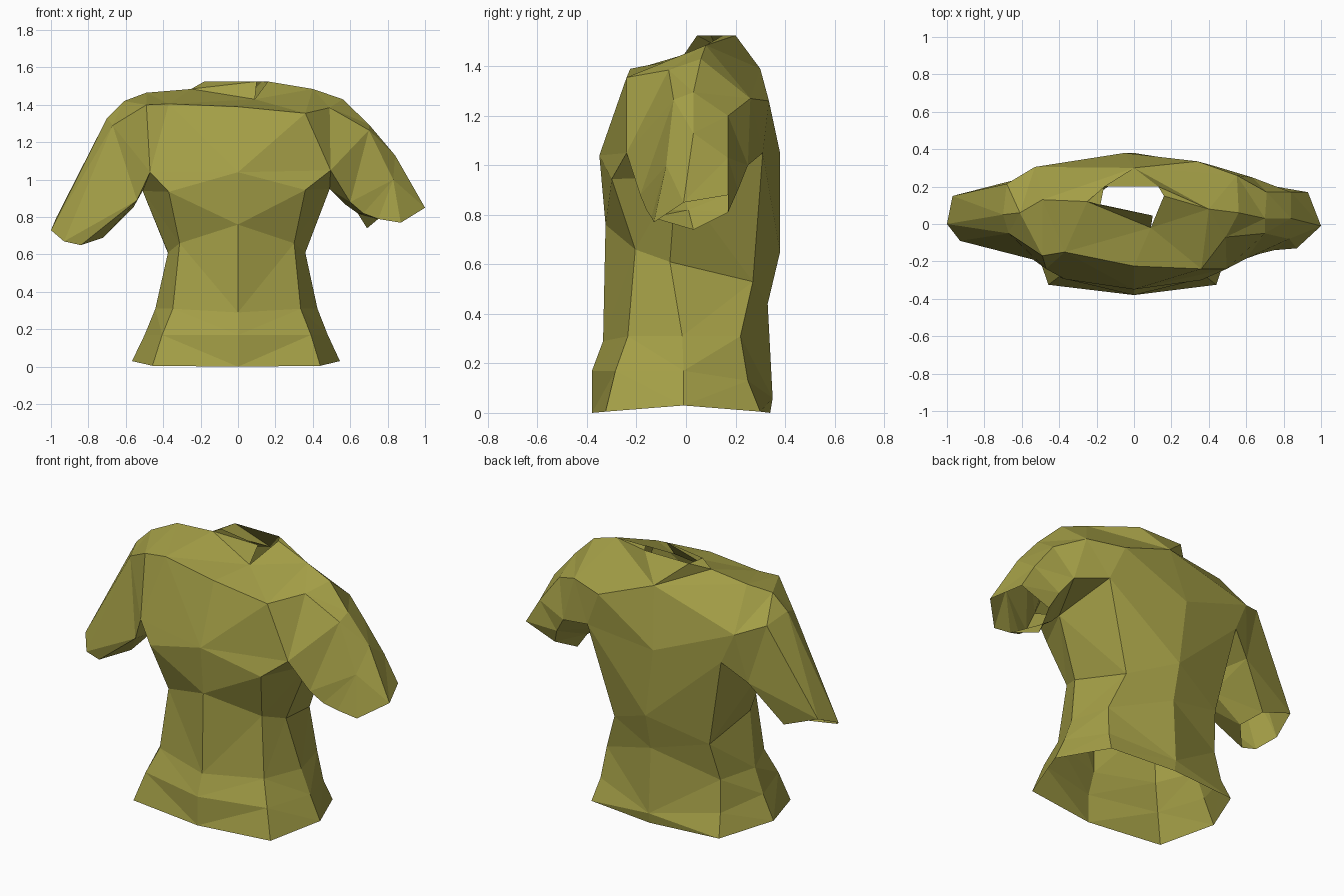
import bpy, bmesh

if "Cube" in bpy.data.objects:
    bpy.data.objects.remove(bpy.data.objects["Cube"], do_unlink=True)

cloth = bpy.data.materials.new("olive cloth")
cloth.use_nodes = True
olive = (0.37, 0.345, 0.062, 1)
cloth.diffuse_color = olive
cloth.node_tree.nodes["Principled BSDF"].inputs["Base Color"].default_value = olive

bm = bmesh.new()


def points(*coords):
    return [bm.verts.new(c) for c in coords]


def face(*verts):
    return bm.faces.new(verts)


def bridge(a, b):
    """Join two closed rings of equal length with quads."""
    for i in range(len(a)):
        j = (i + 1) % len(a)
        face(a[i], a[j], b[j], b[i])


def body_ring(front, corner, side, rear, back):
    """Closed ring: front middle, left half, back middle, right half."""
    right = [(-x * 1.04, y, z) for x, y, z in (rear, side, corner)]
    return points(front, corner, side, rear, back, *right)


# Torso from hem to waist, the waist pinched at the left of the back
hem = body_ring((0, -.38, 0), (.44, -.325, .005), (.545, -.01, .03), (.41, .3, .005), (0, .34, 0))
hip = body_ring((0, -.38, .17), (.39, -.285, .17), (.48, -.01, .17), (.385, .25, .13), (0, .35, .06))
belly = body_ring((0, -.335, .29), (.335, -.235, .31), (.425, -.015, .31), (.365, .22, .31), (0, .33, .44))
waist = body_ring((0, -.325, .76), (.3, -.205, .66), (.36, -.065, .61), (.33, .27, .53), (0, .38, .65))
waist[3].co.x = .28

# Armholes: armpit, chest, front shoulder, shoulder top, back shoulder, shoulder blade
left = points((.49, -.04, .95), (.495, -.24, 1.05), (.49, -.07, 1.385),
              (.56, .06, 1.43), (.55, .26, 1.27), (.43, .31, 1.05))
right = points((-.51, -.04, .94), (-.47, -.24, 1.04), (-.49, -.17, 1.4),
               (-.61, .06, 1.42), (-.53, .305, 1.24), (-.45, .315, 1.06))

# Chest and upper back
chest, under_l, under_r, spine = points(
    (0, -.35, 1.04), (.36, -.3, .945), (-.37, -.295, .935), (-.05, .38, 1.05))
bust = [chest, under_l, left[0], left[5], spine, right[5], right[0], under_r]
for low, high in ((hem, hip), (hip, belly), (belly, waist), (waist, bust)):
    bridge(low, high)
for hole, under in ((left, under_l), (right, under_r)):
    face(under, hole[1], hole[0])
    face(chest, hole[1], under)

collarbone, left_bone, right_bone, nape, blade = points(
    (0, -.225, 1.39), (.36, -.24, 1.355), (-.37, -.15, 1.405), (0, .3, 1.39), (.34, .335, 1.26))
face(chest, left[1], left_bone)
face(left[1], left[2], left_bone)
face(chest, left_bone, collarbone)
face(chest, collarbone, right_bone)
face(chest, right_bone, right[1])
face(right[1], right_bone, right[2])
face(spine, blade, left[5])
face(left[5], blade, left[4])
face(spine, nape, blade)
face(blade, nape, left[4])
face(spine, right[5], right[4])
face(spine, right[4], nape)

# Neckline and shoulder tops
notch, neck_l, back_l, back_r, base_r = points(
    (.09, -.02, 1.43), (.16, .15, 1.525), (.13, .2, 1.525),
    (-.16, .2, 1.525), (-.25, .12, 1.485))
ridge_l, ridge_r = points((.4, .08, 1.485), (-.49, .13, 1.465))
face(collarbone, left_bone, notch)
face(left_bone, ridge_l, notch)
face(left_bone, left[2], ridge_l)
face(left[2], left[3], ridge_l)
face(notch, ridge_l, neck_l)
face(neck_l, ridge_l, back_l)
face(ridge_l, left[3], left[4])
face(ridge_l, left[4], nape)
face(ridge_l, nape, back_l)
face(back_l, nape, back_r)
face(back_r, nape, base_r)
face(base_r, nape, ridge_r)
face(nape, right[4], ridge_r)
face(ridge_r, right[4], right[3])
face(ridge_r, right[3], right[2])
face(ridge_r, right[2], right_bone)
face(ridge_r, right_bone, base_r)
face(right_bone, collarbone, notch)
face(right_bone, notch, base_r)

# Folded collar
fold, rim_r = points((.1, .045, 1.525), (-.18, .1, 1.525))
face(notch, fold, base_r)
face(fold, rim_r, base_r)
face(base_r, rim_r, back_r)

# Left sleeve
elbow_l = points((.57, -.01, .87), (.6, -.185, .88), (.7, -.05, 1.265),
                 (.7, .03, 1.295), (.71, .17, 1.2), (.63, .25, 1.0))
lower_l = points((.64, .01, .82), (.67, -.16, .82), (.83, -.08, 1.0),
                 (.84, .03, 1.13), (.84, .17, 1.03), (.7, .21, .9))
cuff_l = points((.69, .03, .74), (.75, -.14, .79), (.87, -.13, .77),
                (1, -.01, .85), (.93, .17, .88), (.74, .17, .81))

# Right sleeve
elbow_r = points((-.56, -.01, .85), (-.54, -.19, .89), (-.67, -.05, 1.29),
                 (-.7, .05, 1.33), (-.68, .215, 1.3), (-.58, .25, .95))
cuff_r = points((-.72, .03, .69), (-.84, -.1, .65), (-.93, -.09, .67),
                (-1, 0, .73), (-.97, .15, .8), (-.76, .17, .72))
for near, far in ((left, elbow_l), (elbow_l, lower_l), (lower_l, cuff_l),
                  (right, elbow_r), (elbow_r, cuff_r)):
    bridge(near, far)

# Shirt mesh with flat facets
bmesh.ops.recalc_face_normals(bm, faces=bm.faces)
bmesh.ops.triangulate(bm, faces=bm.faces)
mesh = bpy.data.meshes.new("shirt")
bm.to_mesh(mesh)
bm.free()
mesh.materials.append(cloth)
bpy.context.collection.objects.link(bpy.data.objects.new("shirt", mesh))
